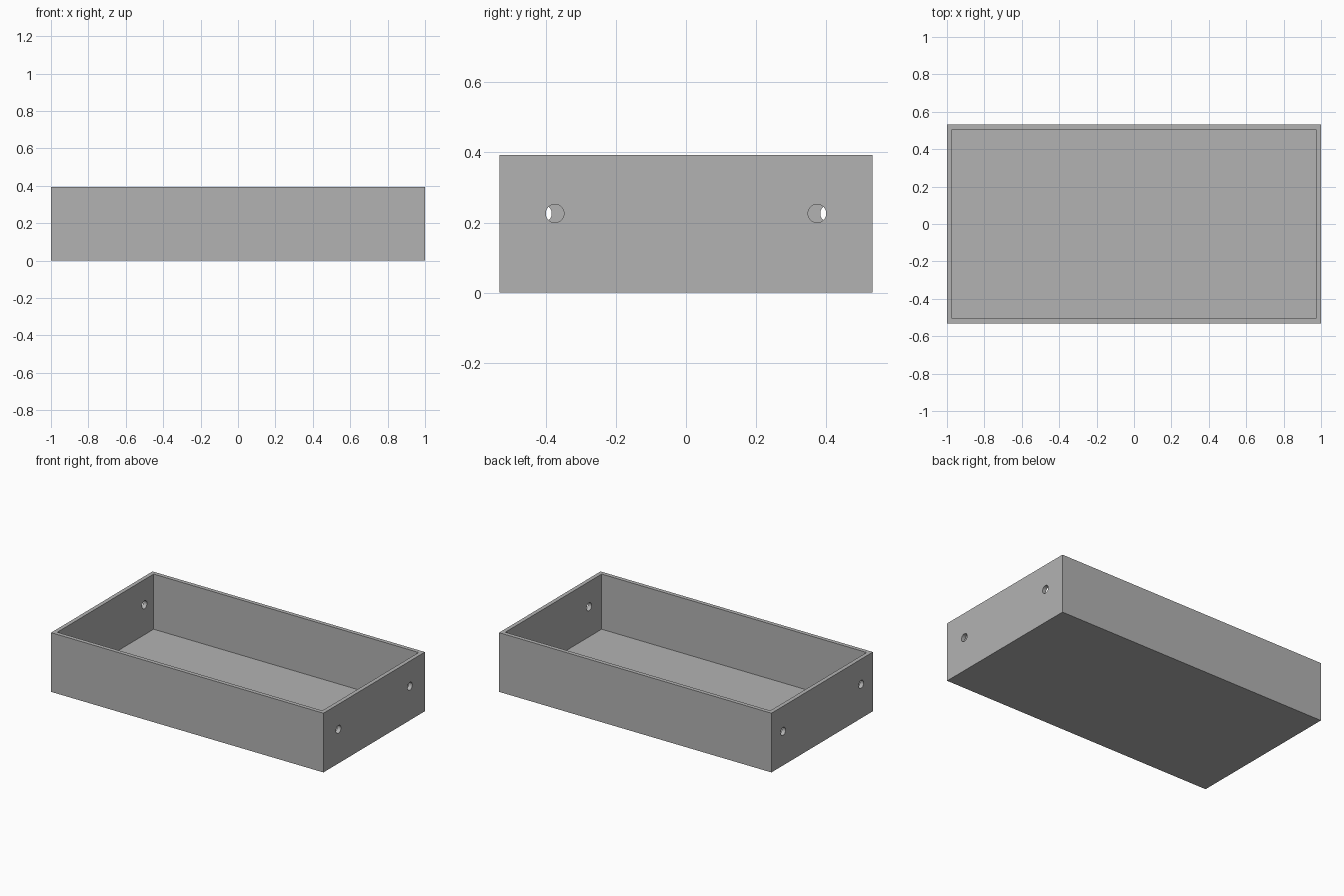
import bpy
import math

LENGTH, WIDTH, HEIGHT, WALL = 2.0, 1.064, 0.393, 0.027
HOLE_RADIUS, HOLE_HEIGHT = 0.026, 0.226

default = bpy.data.objects.get("Cube")
if default:
    bpy.data.objects.remove(default, do_unlink=True)

# Single plain grey finish
grey = bpy.data.materials.new("plain grey")
grey.use_nodes = True
colour = (0.45, 0.45, 0.45, 1.0)
grey.diffuse_color = colour
shader = next(n for n in grey.node_tree.nodes if n.type == "BSDF_PRINCIPLED")
shader.inputs["Base Color"].default_value = colour


def box(name, size, z_bottom):
    bpy.ops.mesh.primitive_cube_add(size=1, location=(0, 0, z_bottom + size[2] / 2))
    obj = bpy.context.object
    obj.name = name
    obj.scale = size
    bpy.ops.object.transform_apply(location=True, rotation=True, scale=True)
    obj.data.materials.append(grey)
    return obj


def cut(target, cutter):
    mod = target.modifiers.new(cutter.name, "BOOLEAN")
    mod.operation = "DIFFERENCE"
    mod.solver = "EXACT"
    mod.object = cutter
    bpy.context.view_layer.objects.active = target
    bpy.ops.object.modifier_apply(modifier=mod.name)
    bpy.data.objects.remove(cutter, do_unlink=True)


# Open tray: solid block with its inside hollowed out
tray = box("tray", (LENGTH, WIDTH, HEIGHT), 0)
cut(tray, box("tray_hollow", (LENGTH - 2 * WALL, WIDTH - 2 * WALL, HEIGHT), WALL))

# Two round holes per end wall, set wider apart on the right end
for side, spacing in ((1, 0.374), (-1, 0.409)):
    for end in (-1, 1):
        bpy.ops.mesh.primitive_cylinder_add(
            vertices=48, radius=HOLE_RADIUS, depth=WALL * 4,
            location=(side * (LENGTH - WALL) / 2, end * spacing, HOLE_HEIGHT),
            rotation=(0, math.pi / 2, 0))
        drill = bpy.context.object
        drill.name = "hole_cutter"
        drill.data.materials.append(grey)
        cut(tray, drill)

# Smooth hole walls, crisp box edges
bpy.ops.object.select_all(action="DESELECT")
tray.select_set(True)
bpy.context.view_layer.objects.active = tray
bpy.ops.object.shade_smooth_by_angle(angle=math.radians(30))
